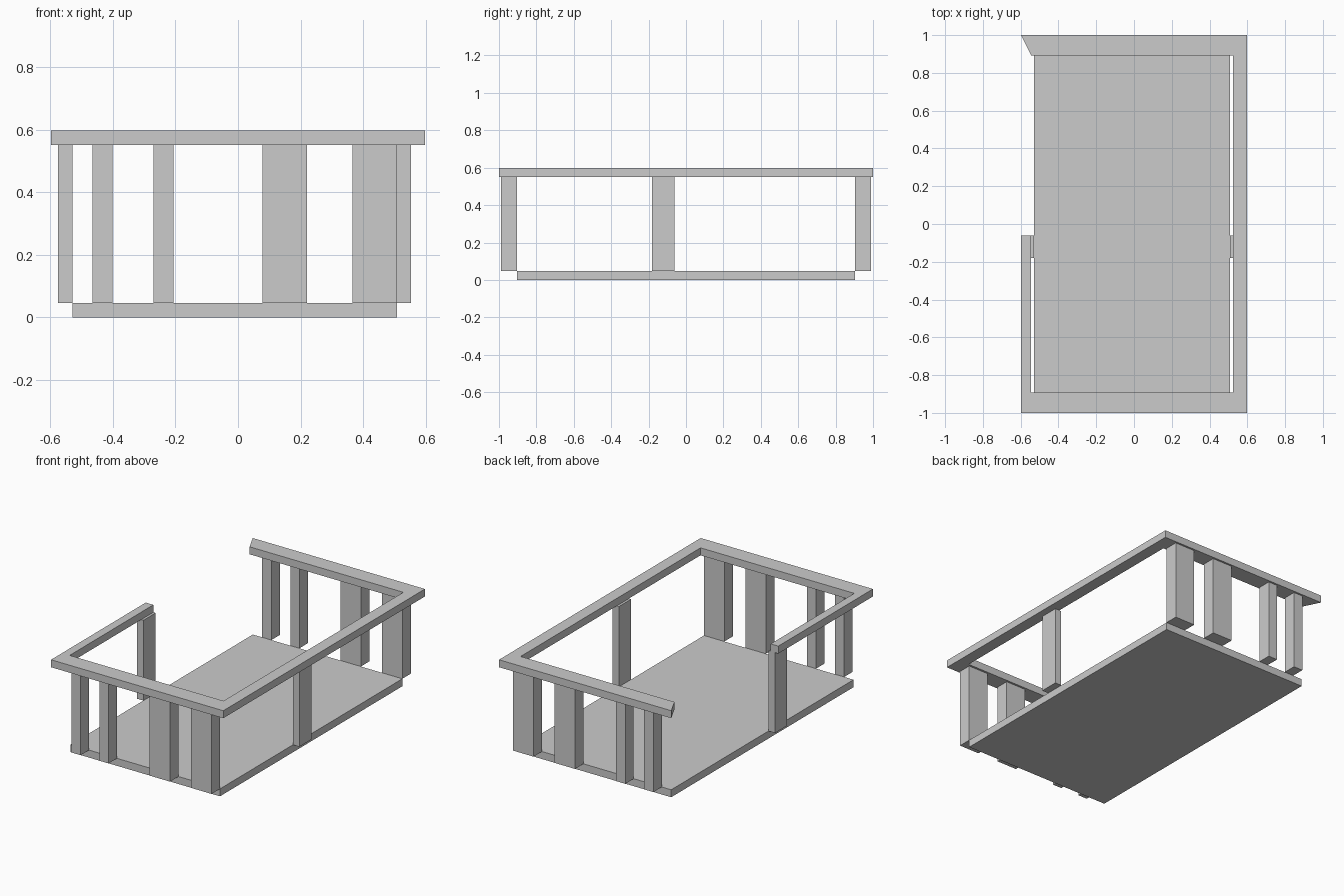
import bpy, bmesh

if "Cube" in bpy.data.objects:
    bpy.data.objects.remove(bpy.data.objects["Cube"])


def prism(name, outline, z0, z1):
    """Extrude a flat xy outline from z0 up to z1."""
    bm = bmesh.new()
    face = bm.faces.new([bm.verts.new((x, y, z0)) for x, y in outline])
    top = bmesh.ops.extrude_face_region(bm, geom=[face])["geom"]
    verts = [v for v in top if isinstance(v, bmesh.types.BMVert)]
    bmesh.ops.translate(bm, vec=(0, 0, z1 - z0), verts=verts)
    bmesh.ops.recalc_face_normals(bm, faces=bm.faces)
    mesh = bpy.data.meshes.new(name)
    bm.to_mesh(mesh)
    bm.free()
    obj = bpy.data.objects.new(name, mesh)
    bpy.context.collection.objects.link(obj)
    return obj


def box(name, x, y, z):
    return prism(name, [(x[0], y[0]), (x[1], y[0]), (x[1], y[1]), (x[0], y[1])], *z)


FLOOR_TOP, RAIL_BOTTOM, RAIL_TOP = 0.047, 0.551, 0.598
POST_Z = (FLOOR_TOP, RAIL_BOTTOM)

# Floor slab
box("floor", (-0.53, 0.508), (-0.904, 0.904), (0, FLOOR_TOP))

# Handrail: one frame with an entrance gap on the left and a mitred back end
prism("handrail", [
    (-0.598, -0.061), (-0.598, -1), (0.598, -1), (0.598, 1), (-0.598, 1),
    (-0.545, 0.893), (0.523, 0.893), (0.523, -0.891), (-0.545, -0.891),
    (-0.545, -0.061)], RAIL_BOTTOM, RAIL_TOP)

# Front and back posts: two narrow, two wide at each end
for end, y in (("front", (-0.988, -0.904)), ("back", (0.904, 0.988))):
    for i, x in enumerate(((-0.465, -0.401), (-0.27, -0.207),
                           (0.079, 0.22), (0.367, 0.508))):
        box(f"{end}_post_{i + 1}", x, y, POST_Z)

# Single post on each long side
for side, x in (("left", (-0.576, -0.53)), ("right", (0.508, 0.553))):
    box(f"{side}_post", x, (-0.181, -0.061), POST_Z)
